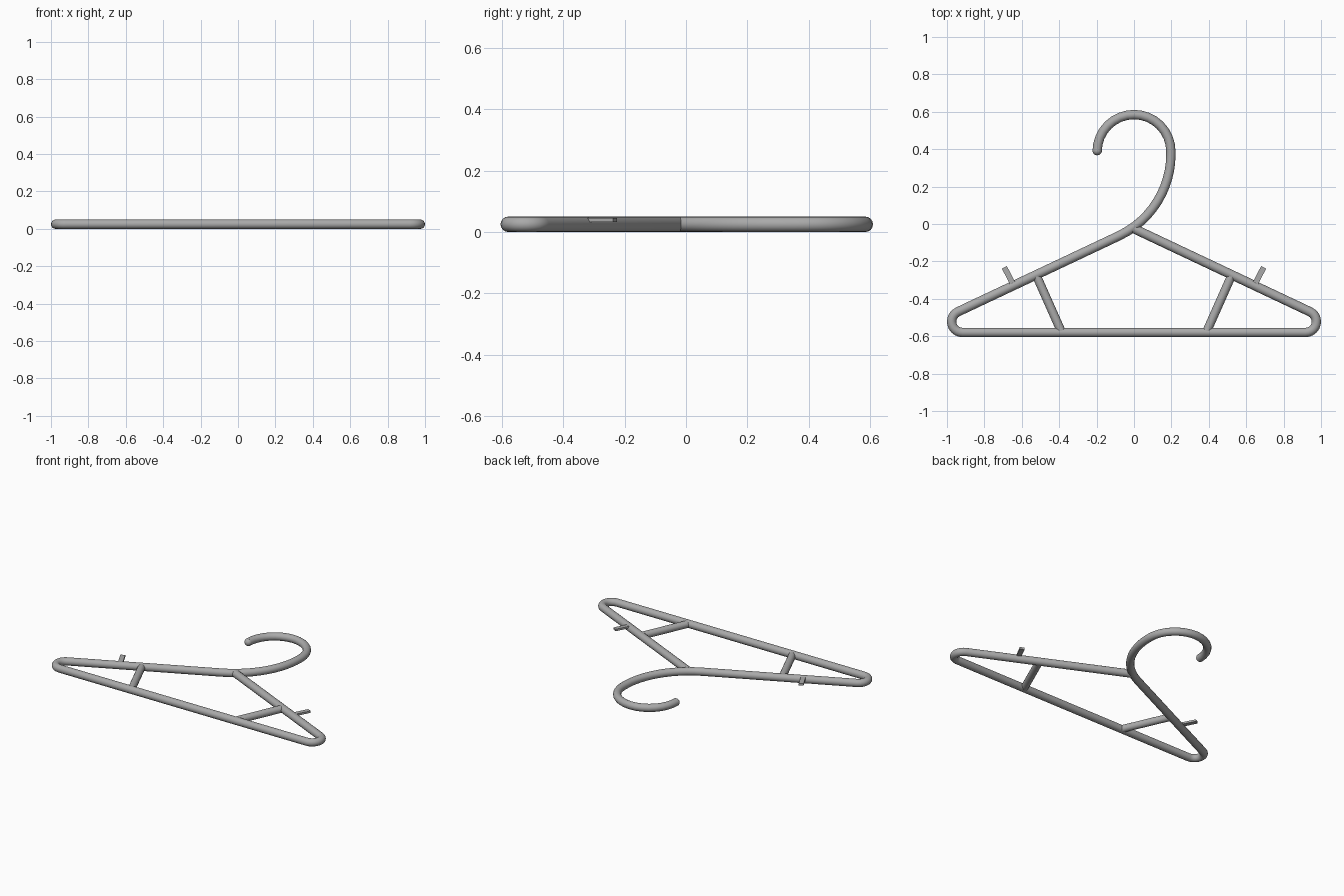
import bpy, bmesh, math
from mathutils import Vector

if "Cube" in bpy.data.objects:
    bpy.data.objects.remove(bpy.data.objects["Cube"])

R = 0.025      # tube radius
SIDES = 16

grey = bpy.data.materials.new("grey plastic")
grey.diffuse_color = (0.4, 0.4, 0.4, 1)
grey.use_nodes = True
grey.node_tree.nodes["Principled BSDF"].inputs["Base Color"].default_value = grey.diffuse_color


def finish(name, bm):
    bmesh.ops.recalc_face_normals(bm, faces=bm.faces)
    me = bpy.data.meshes.new(name)
    bm.to_mesh(me)
    bm.free()
    me.materials.append(grey)
    ob = bpy.data.objects.new(name, me)
    bpy.context.collection.objects.link(ob)
    bpy.ops.object.select_all(action='DESELECT')
    ob.select_set(True)
    bpy.context.view_layer.objects.active = ob
    bpy.ops.object.shade_smooth_by_angle(angle=math.radians(40))
    return ob


def tube(name, path, radius=R):
    """Sweep a round section along a flat path."""
    pts = [Vector((x, y, R)) for x, y in path]
    bm = bmesh.new()
    rings = []
    for i, p in enumerate(pts):
        t = (pts[min(i + 1, len(pts) - 1)] - pts[max(i - 1, 0)]).normalized()
        side = Vector((-t.y, t.x, 0))
        ring = []
        for k in range(SIDES):
            a = math.tau * k / SIDES
            ring.append(bm.verts.new(p + radius * (side * math.cos(a) + Vector((0, 0, math.sin(a))))))
        rings.append(ring)
    for a, b in zip(rings, rings[1:]):
        for k in range(SIDES):
            j = (k + 1) % SIDES
            bm.faces.new((a[k], a[j], b[j], b[k]))
    bm.faces.new(rings[0])
    bm.faces.new(rings[-1])
    return finish(name, bm)


def arc(cx, cy, r, start, end, n):
    return [(cx + r * math.cos(math.radians(start + (end - start) * i / n)),
             cy + r * math.sin(math.radians(start + (end - start) * i / n))) for i in range(n + 1)]


def bezier(p0, p1, p2, p3, n):
    out = []
    for i in range(n + 1):
        t = i / n
        s = 1 - t
        out.append(tuple(s**3 * a + 3 * s * s * t * b + 3 * s * t * t * c + t**3 * d
                         for a, b, c, d in zip(p0, p1, p2, p3)))
    return out


# Hook, neck and left shoulder flow into the lower bar and right shoulder
hook = arc(0, 0.388, 0.197, 180, 0, 16)
neck = bezier((0.197, 0.37), (0.197, 0.2), (0.1, 0.023), (-0.08, -0.063), 12)
left_corner = arc(-0.917, -0.522, 0.058, 115.3, 270, 10)
right_corner = [(-x, y) for x, y in reversed(left_corner)]
tube("hanger_frame", hook + neck + left_corner + right_corner + [(0, -0.025)])

# Rounded hook tip
bm = bmesh.new()
bmesh.ops.create_uvsphere(bm, u_segments=16, v_segments=10, radius=R)
bmesh.ops.translate(bm, verts=bm.verts, vec=(-0.197, 0.392, R))
finish("hook_tip", bm)

for side, label in ((-1, "left"), (1, "right")):
    # Brace between the shoulder and the lower bar
    tube(label + "_brace", [(side * 0.522, -0.275), (side * 0.39, -0.572)], 0.0235)

    # Flat strap peg on the shoulder
    a, b = Vector((side * 0.693, -0.232, 0)), Vector((side * 0.645, -0.325, 0))
    d = (b - a).normalized()
    n = Vector((-d.y, d.x, 0)) * 0.015
    bm = bmesh.new()
    base = bm.faces.new([bm.verts.new(v + Vector((0, 0, 0.032))) for v in (a + n, a - n, b - n, b + n)])
    top = bmesh.ops.extrude_face_region(bm, geom=[base])
    verts = [v for v in top["geom"] if isinstance(v, bmesh.types.BMVert)]
    bmesh.ops.translate(bm, verts=verts, vec=(0, 0, 0.013))
    finish(label + "_strap_peg", bm)
